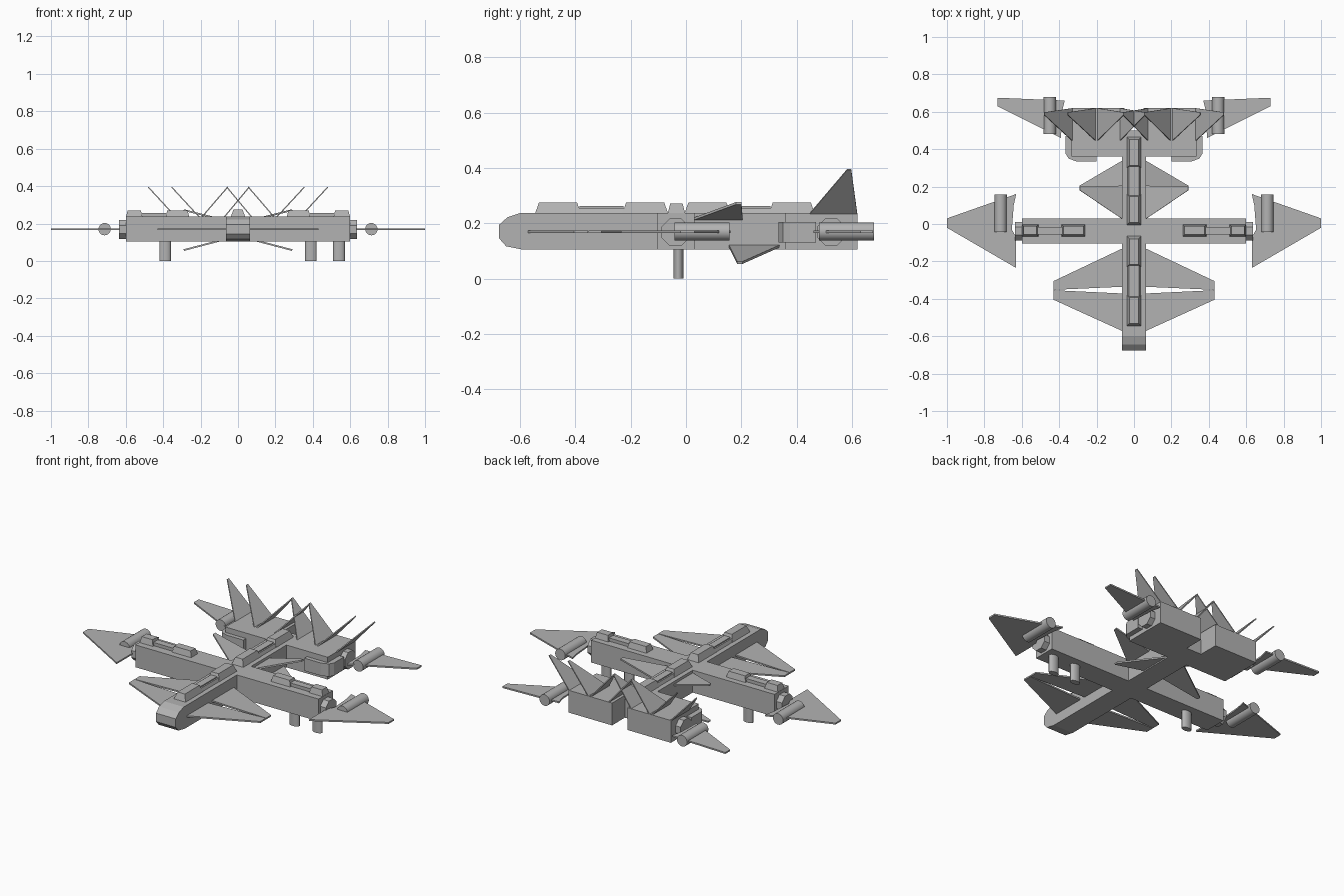
import bpy, bmesh
from math import pi
from mathutils import Vector, Matrix

cube = bpy.data.objects.get("Cube")
if cube:
    bpy.data.objects.remove(cube, do_unlink=True)

hull = bpy.data.materials.new("hull_grey")
hull.use_nodes = True
GREY = (0.45, 0.45, 0.45, 1)
hull.diffuse_color = GREY
hull.node_tree.nodes["Principled BSDF"].inputs["Base Color"].default_value = GREY

BOTTOM, TOP, MID = 0.105, 0.237, 0.17


def finish(name, bm, mirror=False, smooth=False):
    bmesh.ops.recalc_face_normals(bm, faces=bm.faces)
    mesh = bpy.data.meshes.new(name)
    bm.to_mesh(mesh)
    bm.free()
    mesh.materials.append(hull)
    obj = bpy.data.objects.new(name, mesh)
    bpy.context.collection.objects.link(obj)
    if mirror:
        obj.modifiers.new("Mirror", "MIRROR")
    if smooth:
        bpy.ops.object.select_all(action="DESELECT")
        obj.select_set(True)
        bpy.context.view_layer.objects.active = obj
        bpy.ops.object.shade_smooth_by_angle()
    return obj


def prism(name, points, offset, mirror=False):
    """Extrude a flat outline along an offset vector."""
    bm = bmesh.new()
    face = bm.faces.new([bm.verts.new(p) for p in points])
    new = bmesh.ops.extrude_face_region(bm, geom=[face])["geom"]
    verts = [g for g in new if isinstance(g, bmesh.types.BMVert)]
    bmesh.ops.translate(bm, verts=verts, vec=offset)
    return finish(name, bm, mirror)


def box(name, x, y, z, mirror=False, inset=0.0):
    """Box from ranges; inset narrows the upper face."""
    bm = bmesh.new()
    bmesh.ops.create_cube(bm, size=1)
    for v in bm.verts:
        k = inset if v.co.z > 0 else 0
        v.co = [lo + k if c < 0 else hi - k
                for c, (lo, hi) in zip(v.co, (x, y, z))][:2] + [z[1] if v.co.z > 0 else z[0]]
    return finish(name, bm, mirror)


def plate(name, points, thick=0.009):
    """Thin mirrored wing centred on its outline."""
    pts = [Vector(p) for p in points]
    n = (pts[1] - pts[0]).cross(pts[2] - pts[0]).normalized() * thick
    return prism(name, [p - n / 2 for p in pts], n, mirror=True)


def cylinder(name, center, radius, depth, axis, sides=20, mirror=True, squash=1.0):
    bm = bmesh.new()
    bmesh.ops.create_cone(bm, cap_ends=True, segments=sides, radius1=radius,
                          radius2=radius, depth=depth)
    if sides == 8:
        bmesh.ops.rotate(bm, verts=bm.verts, matrix=Matrix.Rotation(pi / 8, 3, "Z"))
    bmesh.ops.scale(bm, verts=bm.verts, vec=(1, squash, 1))
    if axis != "Z":
        turn = Matrix.Rotation(pi / 2, 3, "Y" if axis == "X" else "X")
        bmesh.ops.rotate(bm, verts=bm.verts, matrix=turn)
    bmesh.ops.translate(bm, verts=bm.verts, vec=center)
    return finish(name, bm, mirror, smooth=sides > 8)


# Long hull with a rounded nose, and the cross beam
side = [(0.5, BOTTOM), (0.5, TOP), (-0.6, TOP), (-0.645, 0.222), (-0.675, 0.195),
        (-0.675, 0.145), (-0.65, 0.117), (-0.59, BOTTOM)]
prism("fuselage", [(-0.065, y, z) for y, z in side], (0.13, 0, 0))
box("cross_beam", (-0.6, 0.6), (-0.103, 0.03), (BOTTOM, TOP))

# Rear blocks with chamfered side pods
box("rear_block", (0.05, 0.335), (0.36, 0.62), (BOTTOM, TOP), mirror=True)
pod = [(0.2, 0.335), (0.31, 0.335), (0.35, 0.35), (0.365, 0.375), (0.365, 0.47), (0.2, 0.47)]
prism("rear_pod", [(x, y, 0.13) for x, y in pod], (0, 0, 0.075), mirror=True)

# Raised deck housings: two tall ends joined by a low rail
for label, front, back in (("front", -0.545, -0.065), ("rear", -0.005, 0.465)):
    box(label + "_deck_base", (-0.04, 0.04), (front, back), (TOP - 0.01, 0.256), inset=0.012)
    for part, lo, hi in (("fore", front, front + 0.165), ("aft", back - 0.165, back)):
        box(f"{label}_deck_{part}_box", (-0.038, 0.038), (lo, hi), (TOP, 0.276), inset=0.014)
    box(label + "_deck_rail", (-0.02, 0.02), (front + 0.16, back - 0.16), (0.25, 0.262))
for label, lo, hi in (("inner", 0.26, 0.388), ("outer", 0.51, 0.6)):
    box(label + "_beam_housing", (lo, hi), (-0.067, -0.002), (TOP - 0.005, 0.271), True, 0.01)
box("beam_housing_rail", (0.38, 0.515), (-0.055, -0.015), (TOP - 0.005, 0.256), True)

# Octagonal couplings and engines on the beam and rear blocks
for label, x0, yc, ex, ey in (("beam", 0.617, -0.038, 0.713, 0.058),
                              ("rear", 0.348, 0.525, 0.45, 0.58)):
    cylinder(label + "_coupling", (x0, yc, MID - 0.002), 0.054, 0.04, "X", sides=8)
    cylinder(label + "_engine", (ex, ey, MID), 0.033, 0.2, "Y")

# Flat wings
flat_wings = {
    "tip_wing": [(1, 0.03), (0.63, 0.16), (0.643, 0.1), (0.653, -0.03), (0.63, -0.07),
                 (0.63, -0.235), (1, -0.02)],
    "rear_wing": [(0.73, 0.675), (0.37, 0.66), (0.385, 0.6), (0.39, 0.46), (0.73, 0.63)],
    "nose_wing_aft": [(0.05, -0.125), (0.05, -0.335), (0.43, -0.352), (0.43, -0.305)],
    "nose_wing_fore": [(0.05, -0.372), (0.05, -0.578), (0.43, -0.405), (0.43, -0.354)],
}
for name, outline in flat_wings.items():
    plate(name, [(x, y, MID) for x, y in outline])

# Angled mid wings, one pair rising and one pair drooping
plate("rising_mid_wing", [(0.06, 0.025, 0.215), (0.06, 0.205, 0.215),
                          (0.29, 0.2, 0.272), (0.29, 0.18, 0.272)])
plate("drooping_mid_wing", [(0.06, 0.155, 0.118), (0.06, 0.34, 0.118),
                            (0.29, 0.205, 0.058), (0.29, 0.185, 0.058)])

# Leaning tail fins
for name, root, lean in (("outer_tail_fin", 0.325, 0.155), ("middle_tail_fin", 0.2, 0.155),
                         ("inward_tail_fin", 0.2, -0.145), ("center_tail_fin", 0.08, -0.14)):
    plate(name, [(root, 0.44, TOP - 0.01), (root, 0.62, TOP - 0.01),
                 (root + lean, 0.597, 0.395), (root + lean, 0.583, 0.395)], 0.006)

# Landing legs under the beam
for name, x in (("right_leg", -0.39), ("left_inner_leg", 0.39), ("left_outer_leg", 0.54)):
    cylinder(name, (x, -0.027, 0.055), 0.031, 0.11, "Z", mirror=False, squash=0.58)
